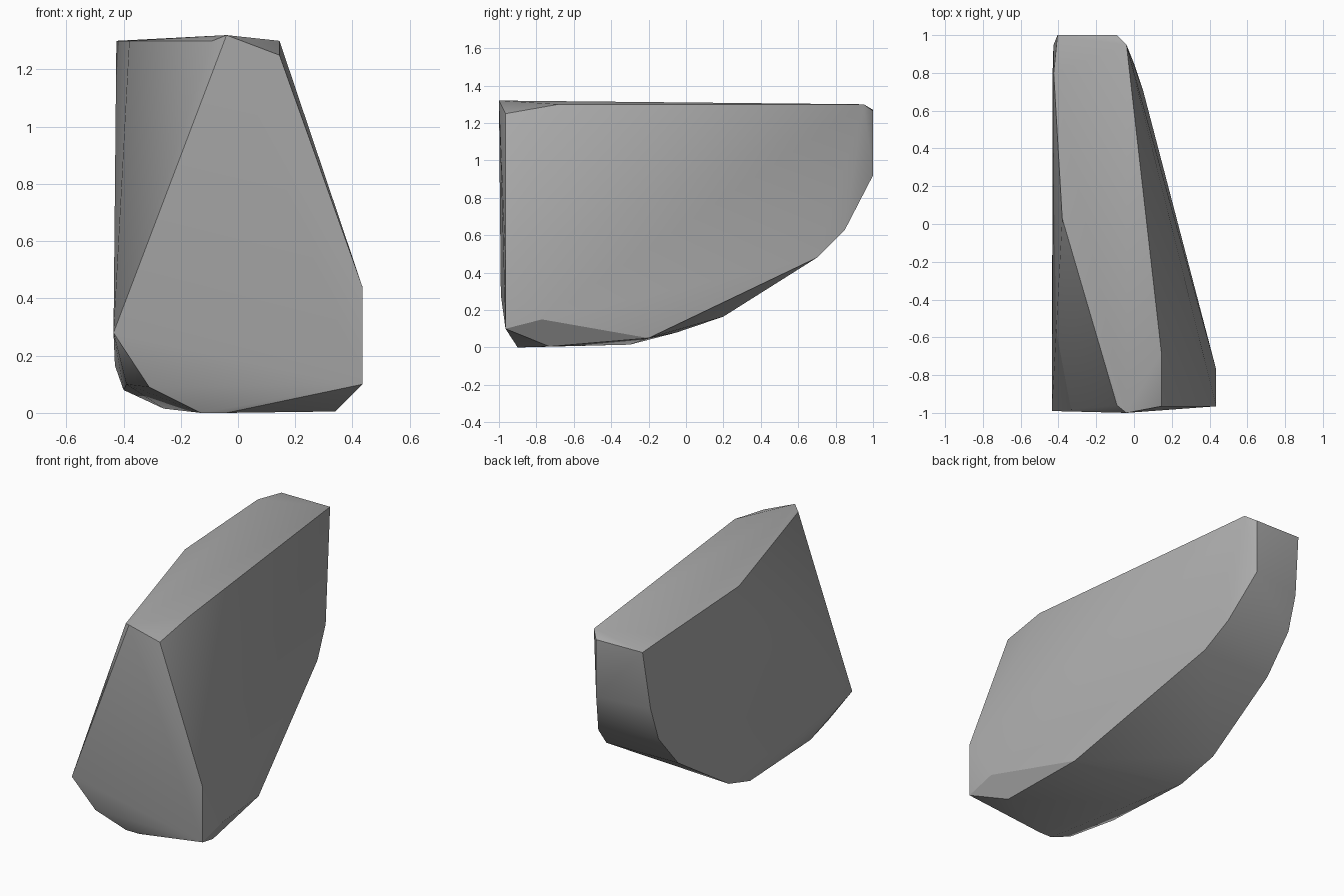
import bpy
import bmesh
import math
from mathutils import Vector

# Remove the default object only
default_object = bpy.data.objects.get("Cube")
if default_object:
    bpy.data.objects.remove(default_object, do_unlink=True)


def make_material(name, colour):
    """Plain single-colour material for viewport and render."""
    material = bpy.data.materials.new(name)
    material.use_nodes = True
    material.diffuse_color = colour
    shader = material.node_tree.nodes["Principled BSDF"]
    shader.inputs["Base Color"].default_value = colour
    shader.inputs["Roughness"].default_value = 0.9
    return material


def make_hull(name, corners, material, sharp_angle):
    """Wrap the corner points in a convex shell with crisp chipped edges."""
    mesh = bpy.data.meshes.new(name)
    shell = bmesh.new()
    for corner in corners:
        shell.verts.new(Vector(corner))
    result = bmesh.ops.convex_hull(shell, input=shell.verts[:])
    loose = set(result["geom_interior"] + result["geom_unused"])
    bmesh.ops.delete(
        shell,
        geom=[item for item in loose if isinstance(item, bmesh.types.BMVert)],
        context="VERTS",
    )
    bmesh.ops.recalc_face_normals(shell, faces=shell.faces[:])
    shell.to_mesh(mesh)
    shell.free()
    mesh.materials.append(material)

    stone = bpy.data.objects.new(name, mesh)
    bpy.context.collection.objects.link(stone)
    bpy.ops.object.select_all(action="DESELECT")
    stone.select_set(True)
    bpy.context.view_layer.objects.active = stone
    bpy.ops.object.shade_smooth_by_angle(angle=sharp_angle)
    return stone


# Flat upper rim, with its raised front tip and chipped back corners
upper_rim = [
    (-.04, -1, 1.32), (.145, -.965, 1.25), (.145, -.68, 1.3),
    (-.04, .95, 1.3), (-.09, 1, 1.265), (-.405, 1, 1.27),
    (-.425, .8, 1.3), (-.38, .03, 1.3), (-.09, -.96, 1.3),
]

# Broad front face and the chipped foot below it
front_foot = [
    (-.435, -.99, .28), (.435, -.965, .44), (.435, -.965, .1),
    (.435, -.77, .15), (-.31, -.94, .09), (-.13, -.9, 0),
    (-.04, -.9, 0), (.34, -.73, .005),
]

# Lower border of the left side, rising to the back
left_border = [
    (.28, -.2, .05), (.1, .5, .4), (.05, .7, .48),
    (0, .85, .63), (-.09, 1, .92),
]

# Lower border of the right side, curving up to the back
right_border = [
    (-.39, -.65, .1), (-.26, -.3, .015), (-.4, -.05, .08),
    (-.43, .2, .165), (-.43, .69, .48), (-.43, .88, .7),
    (-.425, .95, .91),
]

grey_stone = make_material("grey stone", (.4, .4, .4, 1))
make_hull(
    "rock",
    upper_rim + front_foot + left_border + right_border,
    grey_stone,
    math.radians(30),
)
